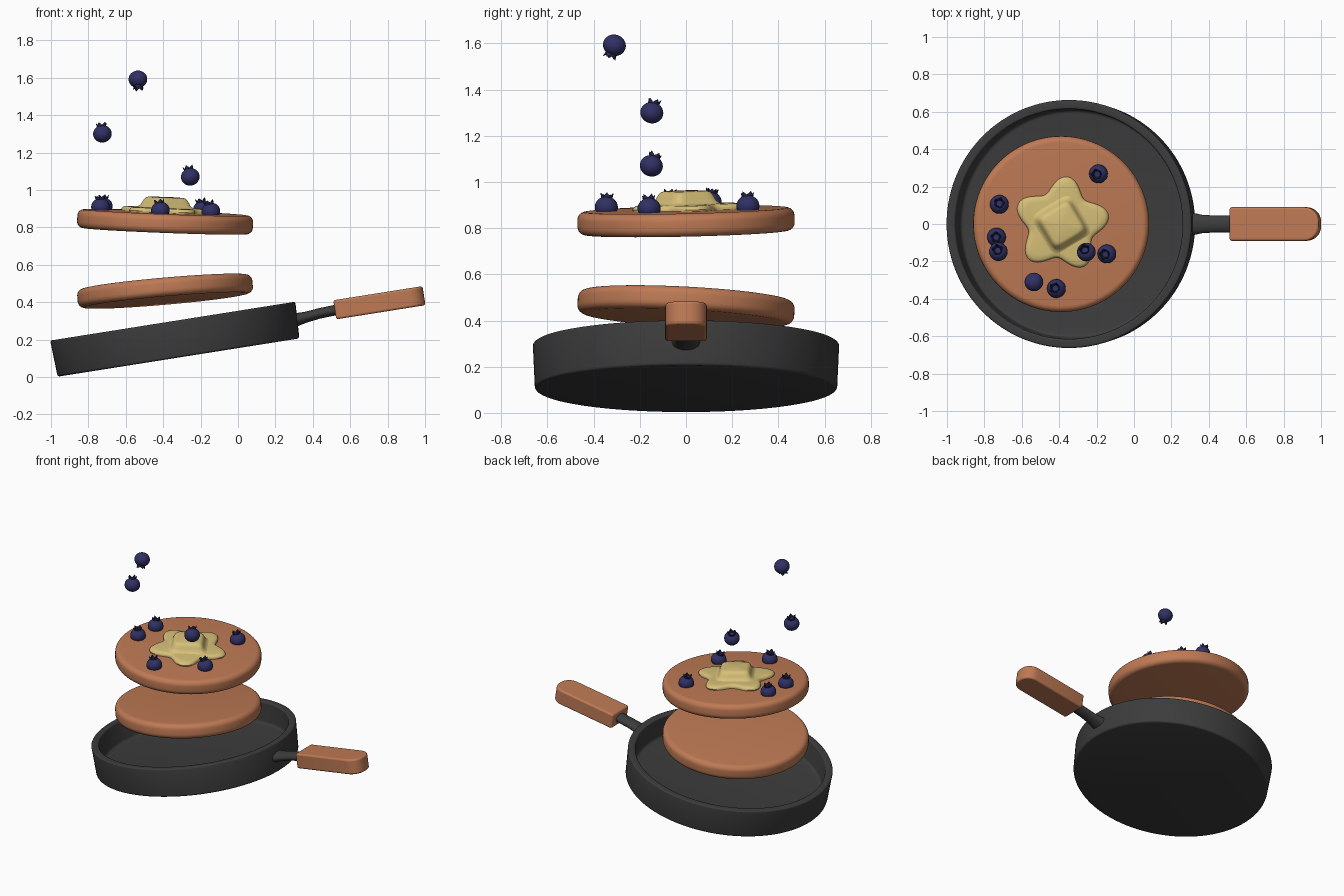
import bpy, bmesh, math
from mathutils import Matrix, Vector

if "Cube" in bpy.data.objects:
    bpy.data.objects.remove(bpy.data.objects["Cube"])

def material(name, r, g, b):
    m = bpy.data.materials.new(name)
    m.diffuse_color = (r, g, b, 1)
    m.use_nodes = True
    m.node_tree.nodes["Principled BSDF"].inputs["Base Color"].default_value = m.diffuse_color
    return m

IRON = material("dark_iron", 0.045, 0.045, 0.045)
BROWN = material("golden_brown", 0.52, 0.195, 0.09)
BUTTER = material("butter_yellow", 0.68, 0.53, 0.19)
BERRY = material("berry_blue", 0.03, 0.03, 0.13)
CROWN = material("berry_crown_dark", 0.02, 0.02, 0.075)

def finish(name, bm, mat, frame, angle=40):
    bmesh.ops.recalc_face_normals(bm, faces=bm.faces[:])
    me = bpy.data.meshes.new(name)
    bm.to_mesh(me)
    bm.free()
    me.materials.append(mat)
    ob = bpy.data.objects.new(name, me)
    bpy.context.collection.objects.link(ob)
    ob.matrix_world = frame
    bpy.ops.object.select_all(action='DESELECT')
    ob.select_set(True)
    bpy.context.view_layer.objects.active = ob
    bpy.ops.object.shade_smooth_by_angle(angle=math.radians(angle))
    return ob

def lathe(name, profile, mat, frame, n=96, shape=lambda a: 1.0, angle=40):
    """Spin (radius, height) points round z; shape varies the radius by angle."""
    bm = bmesh.new()
    rings = []
    for r, z in profile:
        if r == 0:
            rings.append([bm.verts.new((0, 0, z))] * n)
        else:
            ring = []
            for i in range(n):
                a = 2 * math.pi * i / n
                k = r * shape(a)
                ring.append(bm.verts.new((k * math.cos(a), k * math.sin(a), z)))
            rings.append(ring)
    for A, B in zip(rings, rings[1:]):
        for i in range(n):
            j = (i + 1) % n
            vs = list(dict.fromkeys((A[i], A[j], B[j], B[i])))
            bm.faces.new(vs)
    return finish(name, bm, mat, frame, angle)

def arc(cr, cz, rad, a0, a1, steps=6):
    return [(cr + rad * math.cos(math.radians(a0 + (a1 - a0) * i / steps)),
             cz + rad * math.sin(math.radians(a0 + (a1 - a0) * i / steps)))
            for i in range(steps + 1)]

def rot(deg, axis):
    return Matrix.Rotation(math.radians(deg), 4, axis)

# Pan, tilted with its handle end up
PAN = Matrix.Translation((-0.318, 0, 0.104)) @ rot(-9, 'Y')
lathe("pan", [(0, 0)] + arc(0.642, 0.013, 0.013, -90, 0, 4)
      + arc(0.653, 0.187, 0.010, 0, 90, 4) + arc(0.625, 0.187, 0.010, 90, 180, 4)
      + arc(0.590, 0.065, 0.020, 0, -90, 4) + [(0, 0.045)], IRON, PAN, 128)

# Neck between pan and grip: loft of ellipses
bm = bmesh.new()
prev = None
for u, w, hy, hz in ((0.63, 0.10, 0.07, 0.042), (0.665, 0.102, 0.058, 0.034),
                     (0.71, 0.107, 0.049, 0.029), (0.78, 0.115, 0.045, 0.028),
                     (0.90, 0.121, 0.045, 0.028)):
    ring = [bm.verts.new((u, hy * math.cos(t * math.pi / 12), w + hz * math.sin(t * math.pi / 12)))
            for t in range(24)]
    if prev:
        for i in range(24):
            bm.faces.new((prev[i], prev[(i + 1) % 24], ring[(i + 1) % 24], ring[i]))
    else:
        bm.faces.new(ring)
    prev = ring
bm.faces.new(prev)
finish("pan_neck", bm, IRON, PAN)

# Wooden grip: rounded outline, extruded and bevelled
bm = bmesh.new()
outline = (arc(0.877, -0.078, 0.012, 180, 270, 3) + arc(1.270, -0.012, 0.078, -90, 0, 8)
           + arc(1.270, 0.012, 0.078, 0, 90, 8) + arc(0.877, 0.078, 0.012, 90, 180, 3))
base = bm.faces.new([bm.verts.new((x, y, 0.070)) for x, y in outline])
top = bmesh.ops.extrude_face_region(bm, geom=[base])['geom']
bmesh.ops.translate(bm, verts=[v for v in top if isinstance(v, bmesh.types.BMVert)], vec=(0, 0, 0.103))
grip = finish("pan_grip", bm, BROWN, PAN, 50)
bev = grip.modifiers.new("round", 'BEVEL')
bev.width, bev.segments, bev.limit_method = 0.02, 4, 'ANGLE'
bev.angle_limit = math.radians(50)

# Two flying pancakes
UPPER = Matrix.Translation((-0.39, 0, 0.83)) @ rot(1.3, 'X') @ rot(2.2, 'Y')
LOWER = Matrix.Translation((-0.39, 0, 0.459)) @ rot(-3, 'X') @ rot(-5, 'Y')
cake = ([(0, -0.05)] + arc(0.436, -0.016, 0.034, -90, 0)
        + arc(0.436, 0.016, 0.034, 0, 90) + [(0, 0.05)])
lathe("upper_pancake", cake, BROWN, UPPER)
lathe("lower_pancake", cake, BROWN, LOWER)

# Melted butter puddle with five lobes, and the butter pat
lathe("melted_butter", [(0, -0.005), (0.98, -0.005), (1, 0.008), (0.975, 0.018), (0.93, 0.024),
                        (0.8, 0.026), (0, 0.028)], BUTTER,
      UPPER @ Matrix.Translation((0, 0, 0.05)), 100,
      lambda a: 0.218 + 0.038 * math.cos(5 * (a - math.radians(83))))
lathe("butter_pat", [(0, 0.01), (0.135, 0.022), (0.12, 0.028), (0.108, 0.038), (0.102, 0.052),
                     (0.094, 0.068), (0.086, 0.077), (0.074, 0.081), (0, 0.082)], BUTTER,
      UPPER @ Matrix.Translation((0, 0, 0.05)) @ rot(31, 'Z'), 96,
      lambda a: (abs(math.cos(a)) ** 6 + abs(math.sin(a)) ** 6) ** (-1 / 6))

# Blueberries: dimpled ball with a five-pointed crown
def blueberry(name, pos, up):
    frame = Matrix.Translation(pos) @ Vector(up).to_track_quat('Z', 'Y').to_matrix().to_4x4()
    ball = [(0.050 * math.cos(math.radians(a)), 0.046 * math.sin(math.radians(a)))
            for a in range(-80, 61, 10)]
    lathe(name, [(0, -0.046)] + ball + [(0.020, 0.041), (0.016, 0.034), (0, 0.032)], BERRY, frame, 32, angle=50)
    bm = bmesh.new()
    rows = []
    for r_low, r_tip, drop in ((0.024, 0.030, 0), (0.017, 0.026, 0.001)):
        low, high = [], []
        for i in range(20):
            a = math.pi * i / 10
            tip = (0, 0.45, 1, 0.45)[i % 4]
            r = r_low + (r_tip - r_low) * tip
            low.append(bm.verts.new((r_low * math.cos(a), r_low * math.sin(a), 0.036)))
            high.append(bm.verts.new((r * math.cos(a), r * math.sin(a), 0.045 + 0.015 * tip - drop)))
        rows.append((low, high))
    (lo, ho), (li, hi) = rows
    for i in range(20):
        j = (i + 1) % 20
        for A, B in ((lo, ho), (ho, hi), (hi, li), (li, lo)):
            bm.faces.new((A[i], A[j], B[j], B[i]))
    finish(name + "_crown", bm, CROWN, frame, 30)

falling = [((-0.535, -0.31, 1.592), (0.05, -0.35, -0.9)),
           ((-0.725, -0.148, 1.30), (-0.1, 0.2, 0.95)),
           ((-0.255, -0.15, 1.07), (-0.2, 0.3, 0.9))]
resting = [(-0.19, 0.268, -0.2, -0.05), (-0.72, 0.105, 0.0, 0.15), (-0.735, -0.07, -0.05, 0.0),
           (-0.145, -0.16, -0.25, -0.05), (-0.415, -0.345, -0.15, 0.05)]
for i, (pos, up) in enumerate(falling):
    blueberry("falling_blueberry_%d" % (i + 1), pos, up)
for i, (x, y, ux, uy) in enumerate(resting):
    z = 0.898 - 0.038 * (x + 0.39) + 0.023 * y
    blueberry("resting_blueberry_%d" % (i + 1), (x, y, z), (ux, uy, 1))
